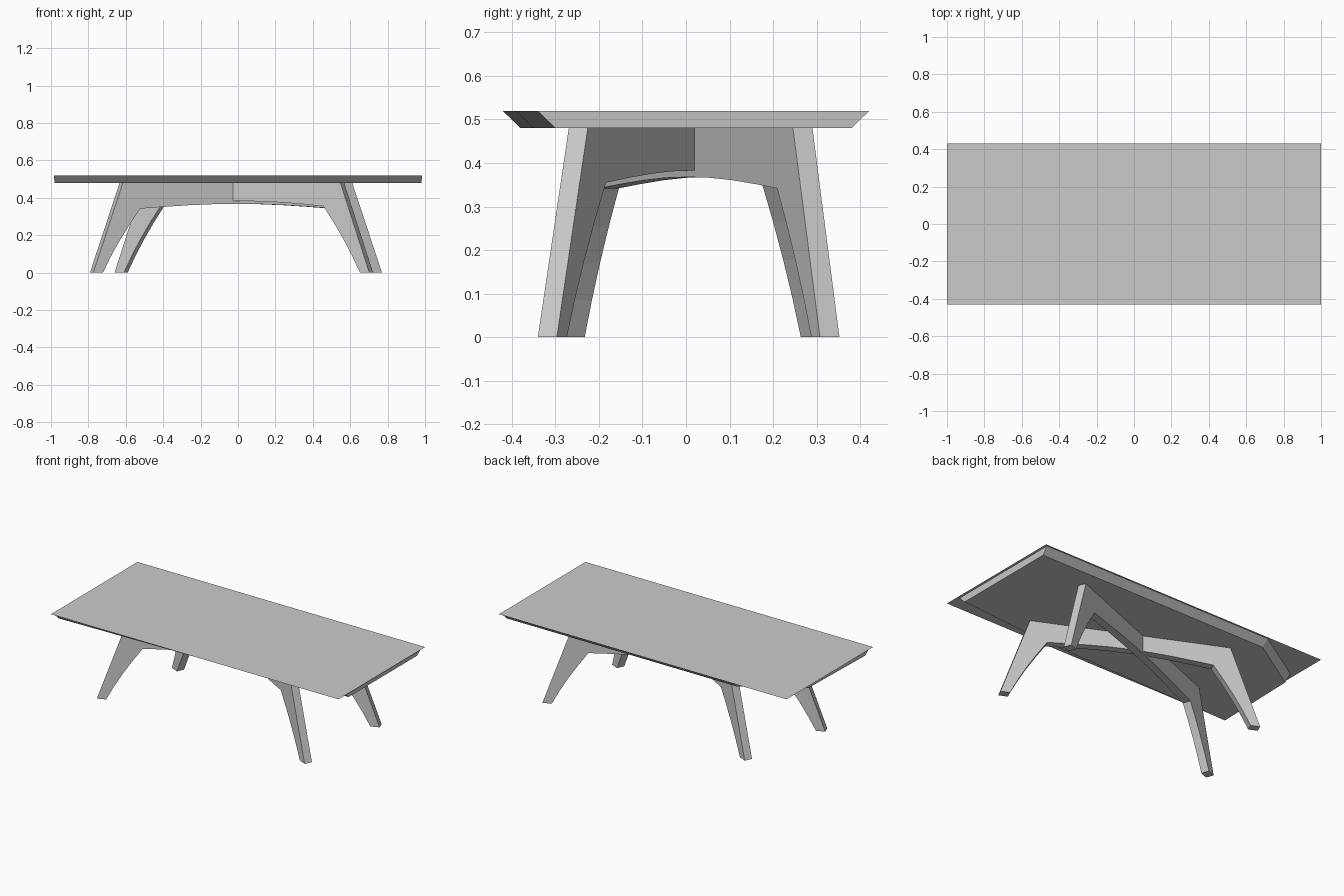
import bpy, bmesh
from math import sin, pi
from mathutils import Vector

cube = bpy.data.objects.get("Cube")
if cube:
    bpy.data.objects.remove(cube, do_unlink=True)

grey = bpy.data.materials.new("plain_grey")
grey.use_nodes = True
COLOUR = (0.6, 0.6, 0.6, 1)
grey.diffuse_color = COLOUR
grey.node_tree.nodes["Principled BSDF"].inputs["Base Color"].default_value = COLOUR


def add_object(name, bm):
    mesh = bpy.data.meshes.new(name)
    bm.to_mesh(mesh)
    bm.free()
    mesh.materials.append(grey)
    obj = bpy.data.objects.new(name, mesh)
    bpy.context.collection.objects.link(obj)
    return obj


def loft(name, first, second):
    """Closed solid between two matching outlines."""
    bm = bmesh.new()
    a = [bm.verts.new(p) for p in first]
    b = [bm.verts.new(p) for p in second]
    bm.faces.new(a)
    bm.faces.new(b)
    for i in range(len(a)):
        j = (i + 1) % len(a)
        bm.faces.new((a[i], a[j], b[j], b[i]))
    bmesh.ops.recalc_face_normals(bm, faces=bm.faces)
    return add_object(name, bm)


# Thin rectangular top sheet
TOP, UNDER = 0.52, 0.48
bm = bmesh.new()
bm.faces.new([bm.verts.new((x, y, TOP)) for x, y in
              ((-1, -.43), (1, -.43), (1, .43), (-1, .43))])
add_object("table_top", bm)

# Irregular board below the sheet, its long edges chamfered inward
outline = [(.985, .42), (-.62, .42), (-.97, .2), (-.985, -.42), (.41, -.39), (.985, -.34)]
loft("under_board",
     [(x, y, TOP - .001) for x, y in outline],
     [(x * .995, y - (.04 if y > 0 else -.04), UNDER) for x, y in outline])


# Crossed leg frames: two splayed legs joined by an arched apron
def leg_frame(name, foot_a, foot_b, shoulder, crown, thick=.048, foot=.055, splay=.17):
    a, b = Vector(foot_a), Vector(foot_b)
    along = (b - a).normalized()
    side = Vector((-along.y, along.x)) * thick / 2
    middle = (a + b) / 2
    half = (b - a).length / 2 + foot / 2
    inner = half - foot
    knee = .215

    # Inner leg edge bows from the foot up to the apron corner
    leg = [(inner - knee * (.8 * t + .2 * t * t), shoulder * t)
           for t in (0, .25, .5, .75, 1)]
    corner = inner - knee
    arch = [(corner * (1 - i / 4), shoulder + (crown - shoulder) * sin(pi * i / 8))
            for i in range(1, 5)]
    right = [(half - splay, UNDER), (half, 0)] + leg + arch
    left = [(-u, z) for u, z in reversed(right[:-1])]

    def place(offset):
        points = []
        for u, z in right + left:
            p = middle + along * u + offset
            points.append((p.x, p.y, z))
        return points
    loft(name, place(side), place(-side))


leg_frame("leg_frame_first", (-.625, .297), (.687, -.307), .355, .383)
leg_frame("leg_frame_second", (-.757, -.265), (.735, .32), .342, .368)
